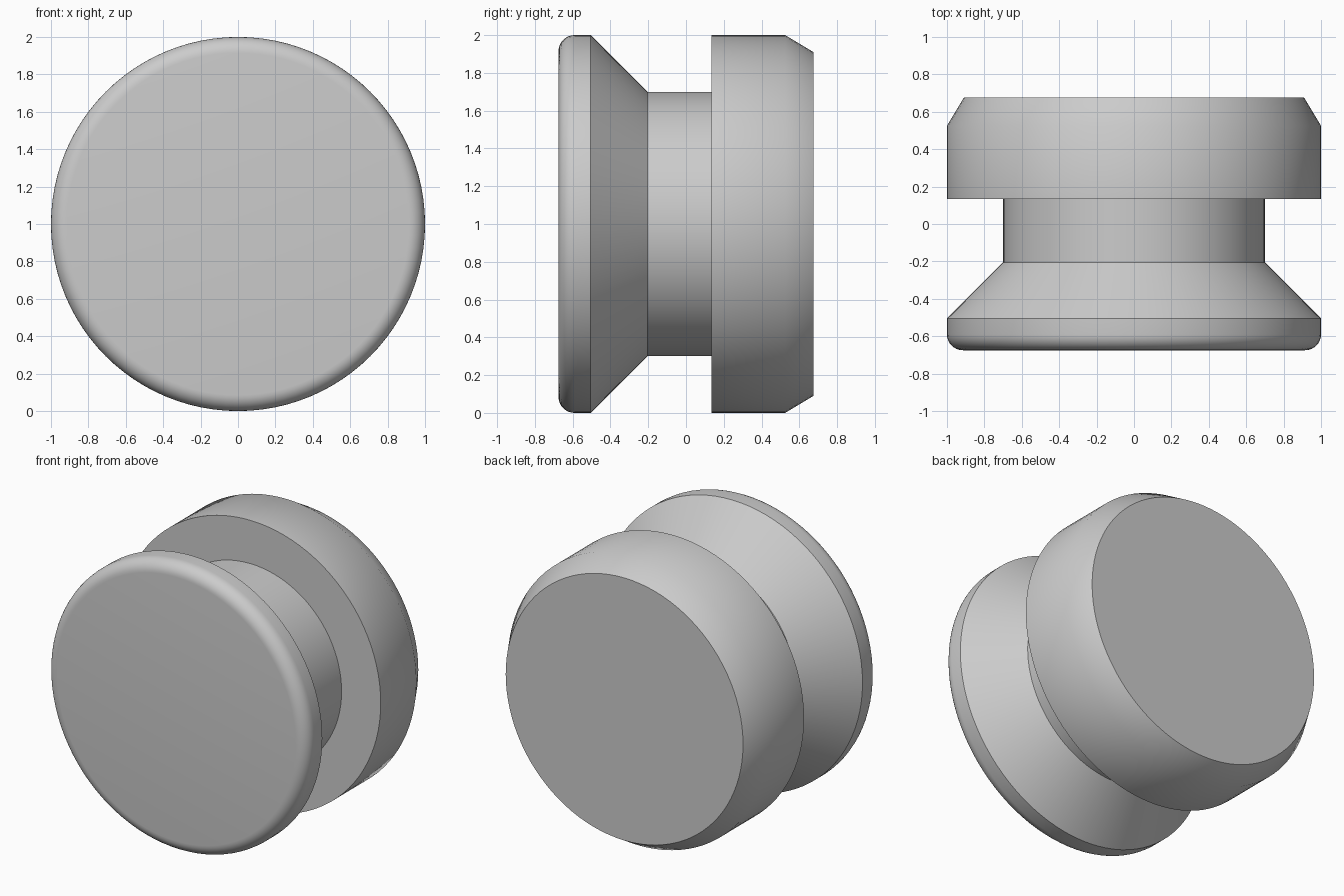
import bpy, bmesh, math

SEGMENTS = 96

default_cube = bpy.data.objects.get("Cube")
if default_cube:
    bpy.data.objects.remove(default_cube, do_unlink=True)

# Plain grey finish
grey = bpy.data.materials.new("plain_grey")
grey.use_nodes = True
grey.diffuse_color = (0.6, 0.6, 0.6, 1)
grey.node_tree.nodes["Principled BSDF"].inputs["Base Color"].default_value = (0.6, 0.6, 0.6, 1)


def lathe(name, profile):
    """Turn (radius, y) points about the front-to-back axis and cap both ends."""
    bm = bmesh.new()
    rings = []
    for radius, y in profile:
        ring = []
        for i in range(SEGMENTS):
            a = math.tau * i / SEGMENTS
            ring.append(bm.verts.new((radius * math.cos(a), y, 1 + radius * math.sin(a))))
        rings.append(ring)
    for near, far in zip(rings, rings[1:]):
        for i in range(SEGMENTS):
            j = (i + 1) % SEGMENTS
            bm.faces.new((near[i], near[j], far[j], far[i]))
    bm.faces.new(rings[0])
    bm.faces.new(rings[-1])
    bmesh.ops.recalc_face_normals(bm, faces=bm.faces)
    mesh = bpy.data.meshes.new(name)
    bm.to_mesh(mesh)
    bm.free()
    mesh.materials.append(grey)
    obj = bpy.data.objects.new(name, mesh)
    bpy.context.collection.objects.link(obj)
    bpy.ops.object.select_all(action='DESELECT')
    obj.select_set(True)
    bpy.context.view_layer.objects.active = obj
    bpy.ops.object.shade_smooth_by_angle(angle=math.radians(35))
    return obj


# Rounded front rim
ROUND, FRONT, STEPS = 0.085, -0.675, 8
rim = []
for k in range(STEPS + 1):
    a = math.pi / 2 * k / STEPS
    rim.append((1 - ROUND + ROUND * math.sin(a), FRONT + ROUND - ROUND * math.cos(a)))

# Cone, neck, square shoulder, drum and chamfered back
body = [(1, -0.505), (0.7, -0.205), (0.7, 0.135),
        (1, 0.135), (1, 0.525), (0.91, 0.675)]

lathe("turned_knob", rim + body)
